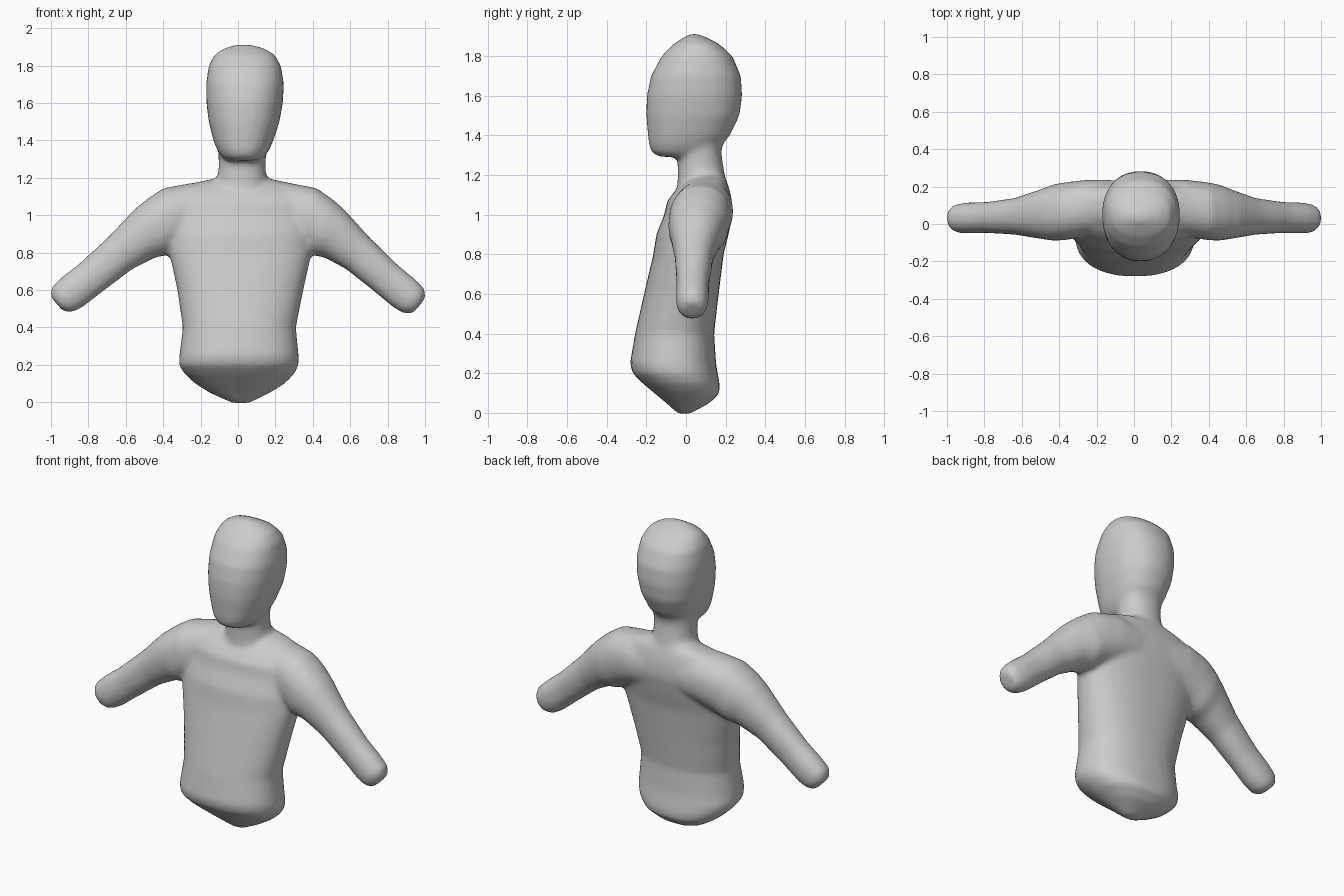
import bpy, bmesh, math
from mathutils import Vector

SIDES = 32


def loft(bm, sections, power):
    """Skin closed rings; a section is (centre, half-axis u, half-axis v)."""
    rings = []
    for c, u, v in sections:
        ring = []
        for i in range(SIDES):
            a = 2 * math.pi * i / SIDES
            ca, sa = math.cos(a), math.sin(a)
            p = (c + u * math.copysign(abs(ca) ** (2 / power), ca)
                 + v * math.copysign(abs(sa) ** (2 / power), sa))
            ring.append(bm.verts.new(p))
        rings.append(ring)
    faces = [bm.faces.new(rings[0]), bm.faces.new(rings[-1][::-1])]
    for r, s in zip(rings, rings[1:]):
        for i in range(SIDES):
            j = (i + 1) % SIDES
            faces.append(bm.faces.new((r[i], s[i], s[j], r[j])))
    bmesh.ops.recalc_face_normals(bm, faces=faces)


def level(rows):
    """Horizontal sections from (z, x min, x max, y min, y max)."""
    return [(Vector(((a + b) / 2, (c + d) / 2, z)),
             Vector(((b - a) / 2, 0, 0)), Vector((0, (d - c) / 2, 0)))
            for z, a, b, c, d in rows]


bm = bmesh.new()

# Torso
loft(bm, level([
    (-0.004, -0.03, 0.06, -0.04, 0.02), (0.05, -0.15, 0.17, -0.10, 0.12),
    (0.10, -0.23, 0.25, -0.16, 0.17), (0.15, -0.285, 0.30, -0.22, 0.17),
    (0.20, -0.318, 0.325, -0.27, 0.16), (0.25, -0.314, 0.325, -0.283, 0.152),
    (0.40, -0.295, 0.31, -0.257, 0.142), (0.60, -0.325, 0.35, -0.212, 0.165),
    (0.80, -0.368, 0.395, -0.165, 0.19), (0.90, -0.37, 0.40, -0.15, 0.215),
    (1.00, -0.38, 0.41, -0.11, 0.235), (1.07, -0.38, 0.41, -0.095, 0.232),
    (1.12, -0.35, 0.38, -0.055, 0.222), (1.17, -0.25, 0.29, 0.0, 0.205),
    (1.195, -0.13, 0.17, 0.05, 0.19)]), 2.3)

# Neck
loft(bm, level([
    (1.08, -0.14, 0.18, -0.05, 0.20), (1.18, -0.115, 0.155, -0.042, 0.20),
    (1.25, -0.103, 0.147, -0.042, 0.187), (1.32, -0.105, 0.15, -0.04, 0.178),
    (1.42, -0.11, 0.16, -0.03, 0.20)]), 2.2)

# Head
loft(bm, level([
    (1.292, -0.05, 0.11, -0.13, 0.08), (1.31, -0.085, 0.14, -0.17, 0.13),
    (1.35, -0.112, 0.168, -0.187, 0.18), (1.40, -0.132, 0.19, -0.192, 0.222),
    (1.50, -0.157, 0.222, -0.201, 0.27), (1.60, -0.169, 0.24, -0.198, 0.284),
    (1.70, -0.171, 0.246, -0.177, 0.277), (1.80, -0.157, 0.23, -0.123, 0.235),
    (1.86, -0.125, 0.195, -0.065, 0.17), (1.892, -0.075, 0.14, -0.015, 0.11),
    (1.912, -0.01, 0.07, 0.02, 0.06)]), 2.25)

# Arms: (top x, top z, bottom x, bottom z, y min, y max)
ARM = [
    (0.12, 1.16, 0.15, 0.88, -0.05, 0.235), (0.28, 1.172, 0.25, 0.86, -0.06, 0.238),
    (0.42, 1.145, 0.34, 0.82, -0.085, 0.225), (0.50, 1.09, 0.40, 0.785, -0.09, 0.212),
    (0.57, 1.03, 0.46, 0.775, -0.08, 0.185), (0.70, 0.885, 0.58, 0.71, -0.058, 0.14),
    (0.85, 0.738, 0.73, 0.59, -0.048, 0.118), (0.945, 0.66, 0.83, 0.507, -0.05, 0.115),
    (0.995, 0.61, 0.885, 0.475, -0.048, 0.108), (1.005, 0.56, 0.935, 0.475, -0.02, 0.085)]
for side in (1, -1):
    sections = []
    for tx, tz, bx, bz, y0, y1 in ARM:
        top, bottom = Vector((tx, 0, tz)), Vector((bx, 0, bz))
        if side < 0:
            for p in (top, bottom):
                p.z += 0.015 * max(0, p.x - 0.4)
                p.x = -(p.x - 0.04 * (1 - p.x))
        c = (top + bottom) / 2
        c.y = (y0 + y1) / 2
        sections.append((c, (top - bottom) / 2, Vector((0, (y1 - y0) / 2, 0))))
    loft(bm, sections, 2.2)

mesh = bpy.data.meshes.new("upper_body")
bm.to_mesh(mesh)
bm.free()
body = bpy.data.objects.new("upper_body", mesh)
bpy.context.collection.objects.link(body)

# Fuse the parts into one soft skin
remesh = body.modifiers.new("fuse", 'REMESH')
remesh.mode = 'VOXEL'
remesh.voxel_size = 0.016
remesh.use_smooth_shade = True
soften = body.modifiers.new("soften", 'SMOOTH')
soften.factor = 0.5
soften.iterations = 7
